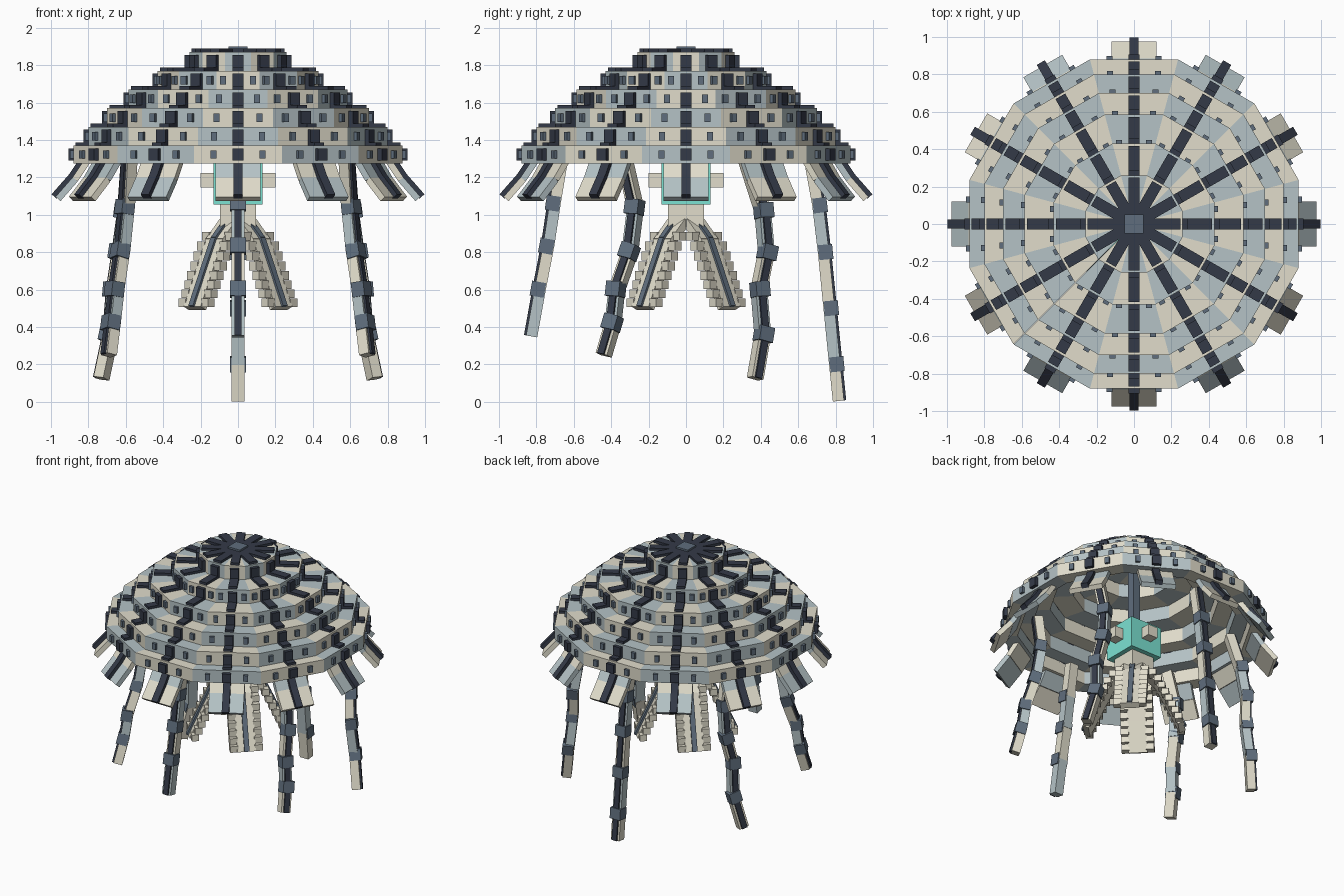
import bpy, bmesh, math
from mathutils import Vector, Matrix

if "Cube" in bpy.data.objects:
    bpy.data.objects.remove(bpy.data.objects["Cube"])

COLOURS = [("cream", (0.75, 0.72, 0.60)), ("blue_grey", (0.46, 0.545, 0.565)),
           ("dark_navy", (0.034, 0.042, 0.064)), ("slate", (0.115, 0.155, 0.205)),
           ("teal", (0.20, 0.76, 0.65))]
CREAM, BLUE, DARK, SLATE, TEAL = range(5)
MATS = []
for label, rgb in COLOURS:
    m = bpy.data.materials.new(label)
    m.diffuse_color = (*rgb, 1)
    m.use_nodes = True
    m.node_tree.nodes["Principled BSDF"].inputs["Base Color"].default_value = m.diffuse_color
    MATS.append(m)


class Part:
    """A named object collected from coloured blocks."""
    def __init__(self, name):
        self.name, self.bm = name, bmesh.new()

    def hexa(self, corners, mat):
        v = [self.bm.verts.new(c) for c in corners]
        for f in ((3, 2, 1, 0), (4, 5, 6, 7), (0, 1, 5, 4), (1, 2, 6, 5), (2, 3, 7, 6), (3, 0, 4, 7)):
            self.bm.faces.new([v[i] for i in f]).material_index = mat

    def box(self, centre, size, mat, frame=Matrix.Identity(4)):
        x, y, z = (s / 2 for s in size)
        c = Vector(centre)
        self.hexa([frame @ (c + Vector(p)) for p in (
            (-x, -y, -z), (x, -y, -z), (x, y, -z), (-x, y, -z),
            (-x, -y, z), (x, -y, z), (x, y, z), (-x, y, z))], mat)

    def done(self):
        bmesh.ops.recalc_face_normals(self.bm, faces=self.bm.faces[:])
        mesh = bpy.data.meshes.new(self.name)
        self.bm.to_mesh(mesh)
        self.bm.free()
        for m in MATS:
            mesh.materials.append(m)
        bpy.context.collection.objects.link(bpy.data.objects.new(self.name, mesh))


def spin(k, step=30):
    return Matrix.Rotation(math.radians(k * step), 4, 'Z')


def link_frame(p, q, out):
    """Frame at p: z runs to q, x faces outward, y is the width."""
    d = (q - p).normalized()
    y = d.cross(out).normalized()
    x = y.cross(d)
    return Matrix.Translation(p) @ Matrix((x, y, d)).transposed().to_4x4(), (q - p).length


# Bell: stepped twelve-sided rings with ribs and studs
N = 12
APOTHEM = [0.88, 0.80, 0.70, 0.585, 0.43, 0.26]
LEVEL = [1.275, 1.37, 1.47, 1.57, 1.67, 1.77, 1.87]
bell, ribs, studs = Part("bell_tiers"), Part("bell_ribs"), Part("bell_studs")
T = math.tan(math.pi / N)
for t, a in enumerate(APOTHEM):
    z0, z1 = LEVEL[t], LEVEL[t + 1]
    inner = APOTHEM[t + 1] - 0.03 if t < 5 else 0.02
    zm, h = (z0 + z1) / 2, z1 - z0
    for k in range(N):
        f = spin(k)
        ring = [(inner, -inner * T), (a, -a * T), (a, a * T), (inner, inner * T)]
        bell.hexa([f @ Vector((x, y, z)) for z in (z0, z1) for x, y in ring],
                  CREAM if (k + t) % 2 else BLUE)
        # rib on the wall and over the step
        ribs.box((a + 0.006, 0, zm), (0.04, 0.06, h - 0.03), DARK, f)
        r0 = inner if t < 5 else 0.0
        r1 = a - 0.012
        ribs.box(((r0 + r1) / 2, 0, z1 + 0.005), (r1 - r0, 0.06, 0.026), DARK, f)
        if t < 5:
            for s in (-1, 1):
                off = s * min(0.13, a * T * 0.5 + 0.022)
                studs.box((a + 0.003, off, zm), (0.03, 0.032, 0.045), SLATE, f)
ribs.box((0, 0, 1.888), (0.1, 0.1, 0.026), SLATE)
for p in (bell, ribs, studs):
    p.done()

# Skirt flaps: two tilted plates each, with a dark rib
flaps = Part("skirt_flaps")
for k in range(N):
    pts = [Vector(p) for p in ((0.80, 0, 1.295), (0.87, 0, 1.19), (0.962, 0, 1.085))]
    for i in range(2):
        f, length = link_frame(pts[i], pts[i + 1], Vector((1, 0, 0)))
        f = spin(k) @ f
        flaps.box((0, 0, length / 2), (0.035, 0.24, length), CREAM if (k + i) % 2 == 0 else BLUE, f)
        flaps.box((0.025, 0, length / 2 + 0.002), (0.035, 0.05, length + 0.004), DARK, f)
flaps.done()

# Core: teal block on a hanging rod, with side knobs and a neck
core = Part("core_block")
core.box((0, 0, 1.17), (0.26, 0.26, 0.23), TEAL)
core.done()
rod = Part("core_rod")
rod.box((0, 0, 1.56), (0.06, 0.06, 0.6), SLATE)
rod.done()
knobs = Part("core_knobs")
for k in range(4):
    knobs.box((0.155, 0, 1.185), (0.09, 0.08, 0.08), CREAM, spin(k, 90))
knobs.done()
neck = Part("neck")
neck.box((0, 0, 1.0), (0.19, 0.19, 0.13), CREAM)
neck.done()

# Frilled arms: four diagonal bent straps with upright teeth along the edges
arms = Part("frilled_arms")
PATH = [Vector(p) for p in ((0.06, 0, 0.96), (0.16, 0, 0.86), (0.235, 0, 0.70), (0.325, 0, 0.505))]
for k in range(4):
    turn = spin(k + 0.5, 90)
    for i in range(3):
        f, length = link_frame(PATH[i], PATH[i + 1], Vector((1, 0, 0)))
        f = turn @ f
        arms.box((0, 0, length / 2), (0.045, 0.13, length + 0.01), CREAM, f)
        arms.box((0.025, 0, length / 2), (0.02, 0.035, length + 0.01), SLATE, f)
        count = round(length / 0.06)
        for j in range(count):
            if i == 0 and j == 0:
                continue
            c = PATH[i].lerp(PATH[i + 1], (j + 0.5) / count)
            for s in (-1, 1):
                arms.box((c.x, s * 0.085, c.z), (0.05, 0.055, 0.046), CREAM, turn)
arms.done()

# Tentacles: jointed chains hanging from the rim
FRONT = [(0, -0.66, 1.30), (0, -0.70, 1.06), (0, -0.735, 0.83), (0, -0.78, 0.60), (0, -0.825, 0.35)]
BACK = [(0, 0.66, 1.30), (0, 0.705, 1.05), (0, 0.735, 0.80), (0, 0.765, 0.50), (0, 0.795, 0.20), (0, 0.815, 0.005)]
SIDE_FRONT = [(0.58, -0.33, 1.30), (0.595, -0.27, 1.04), (0.62, -0.30, 0.80), (0.65, -0.37, 0.60),
              (0.67, -0.39, 0.42), (0.69, -0.44, 0.25)]
SIDE_BACK = [(0.58, 0.32, 1.30), (0.60, 0.41, 1.02), (0.63, 0.43, 0.80), (0.66, 0.39, 0.60),
             (0.68, 0.41, 0.36), (0.73, 0.37, 0.125)]


def tentacle(name, points):
    part = Part(name)
    pts = [Vector(p) for p in points]
    out = Vector((pts[0].x, pts[0].y, 0)).normalized()
    for i in range(len(pts) - 1):
        f, length = link_frame(pts[i], pts[i + 1], out)
        part.box((0, 0, length / 2), (0.06, 0.07, length), BLUE if i % 2 else CREAM, f)
        # dark stripe outside, slate collar at each joint
        part.box((0.033, 0, length / 2), (0.018, 0.04, length), DARK, f)
        if i:
            part.box((0.012, 0, 0), (0.076, 0.084, 0.08), SLATE, f)
    part.done()


tentacle("front_tentacle", FRONT)
tentacle("back_tentacle", BACK)
for side, s in (("right", 1), ("left", -1)):
    for label, pts in (("front", SIDE_FRONT), ("back", SIDE_BACK)):
        tentacle(f"{side}_{label}_tentacle", [(x * s, y, z) for x, y, z in pts])
